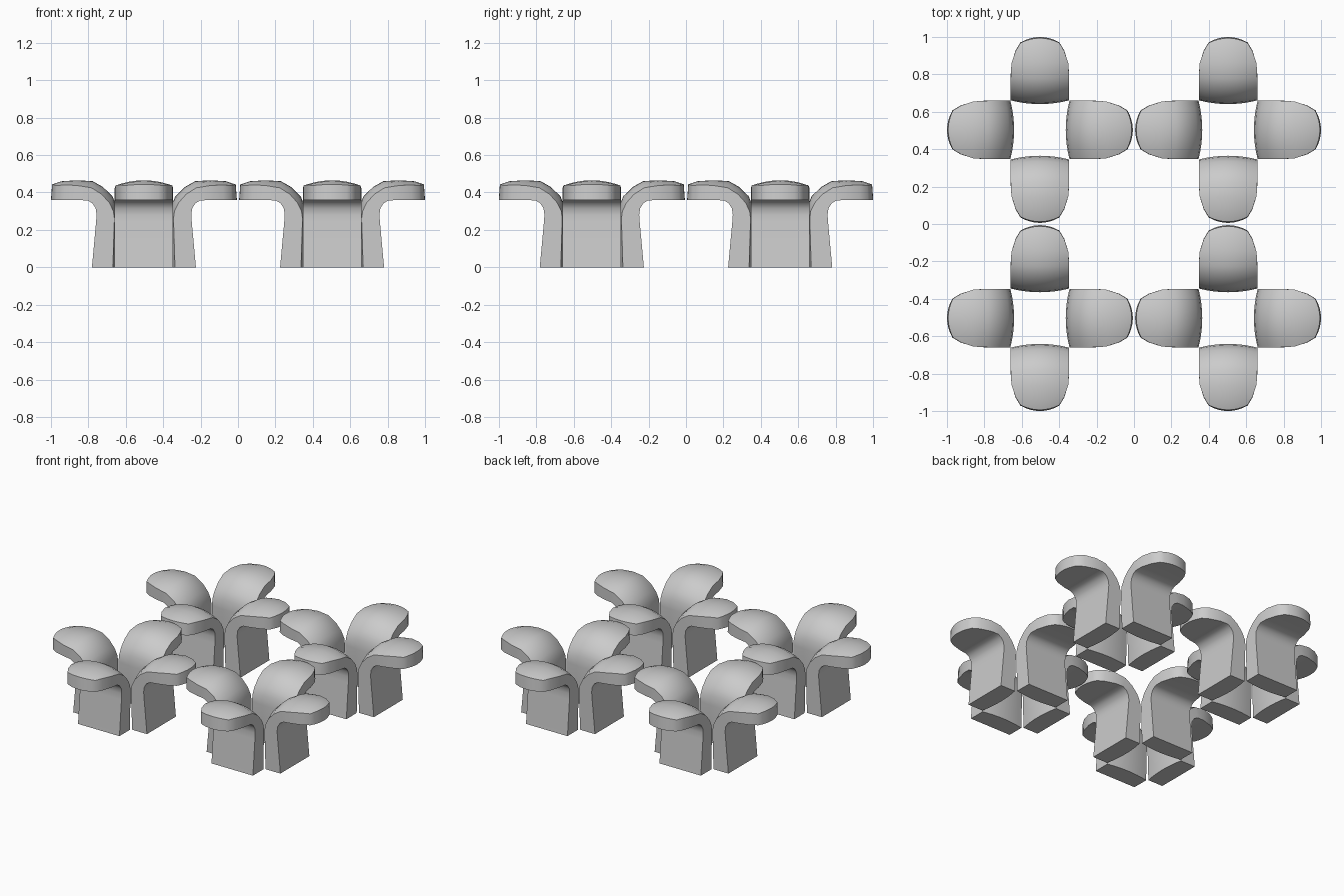
import bpy, bmesh, math
from mathutils import Matrix

cube = bpy.data.objects.get("Cube")
if cube:
    bpy.data.objects.remove(cube, do_unlink=True)

grey = bpy.data.materials.new("light_grey")
grey.use_nodes = True
colour = (0.6, 0.6, 0.6, 1)
grey.diffuse_color = colour
grey.node_tree.nodes["Principled BSDF"].inputs["Base Color"].default_value = colour

# Stations from foot to tip: inner skin at the side (r, z), inner skin at the
# middle (r, z), outer skin at the side (r, z), outer skin middle r, half width
STATIONS = [
    ((.166, 0), (.150, 0), (.278, 0), .278, .156),
    ((.158, .26), (.138, .26), (.256, .24), .256, .156),
    ((.163, .30), (.146, .325), (.253, .28), .253, .156),
    ((.185, .345), (.168, .38), (.258, .315), .258, .156),
    ((.225, .39), (.220, .43), (.275, .342), .275, .156),
    ((.280, .425), (.275, .461), (.300, .357), .300, .156),
    ((.355, .437), (.362, .465), (.350, .36), .350, .152),
    ((.422, .441), (.440, .460), (.425, .36), .443, .130),
    ((.465, .437), (.491, .443), (.468, .36), .497, .104),
]
COLUMNS = 8


def petal_mesh():
    """Upright slab that curls outward into a rounded, domed lip."""
    bm = bmesh.new()
    inner, outer = [], []
    for side, mid, out, out_mid, half in STATIONS:
        row_in, row_out = [], []
        for i in range(COLUMNS + 1):
            u = 2 * i / COLUMNS - 1
            k = 1 - u * u
            row_in.append(bm.verts.new((side[0] + (mid[0] - side[0]) * k, u * half,
                                        side[1] + (mid[1] - side[1]) * k)))
            row_out.append(bm.verts.new((out[0] + (out_mid - out[0]) * k, u * half, out[1])))
        inner.append(row_in)
        outer.append(row_out)
    last = len(STATIONS) - 1
    for s in range(last):
        # inner and outer skins
        for rows in (inner, outer):
            for i in range(COLUMNS):
                bm.faces.new((rows[s][i], rows[s][i + 1], rows[s + 1][i + 1], rows[s + 1][i]))
        # side walls
        for i in (0, COLUMNS):
            bm.faces.new((inner[s][i], inner[s + 1][i], outer[s + 1][i], outer[s][i]))
    # foot and tip
    for s in (0, last):
        for i in range(COLUMNS):
            bm.faces.new((inner[s][i], inner[s][i + 1], outer[s][i + 1], outer[s][i]))
    bmesh.ops.recalc_face_normals(bm, faces=bm.faces)
    mesh = bpy.data.meshes.new("petal")
    bm.to_mesh(mesh)
    bm.free()
    mesh.materials.append(grey)
    return mesh


petal = petal_mesh()
bpy.ops.object.select_all(action='DESELECT')

# Four clusters of four petals
for x, column in ((-.503, "right"), (.503, "left")):
    for y, row in ((-.503, "front"), (.503, "back")):
        for n in range(4):
            ob = bpy.data.objects.new(f"{row}_{column}_petal_{n + 1}", petal.copy())
            ob.data.transform(Matrix.Translation((x, y, 0)) @ Matrix.Rotation(n * math.pi / 2, 4, 'Z'))
            bpy.context.collection.objects.link(ob)
            ob.select_set(True)
            bpy.context.view_layer.objects.active = ob
bpy.ops.object.shade_smooth_by_angle(angle=math.radians(40))
